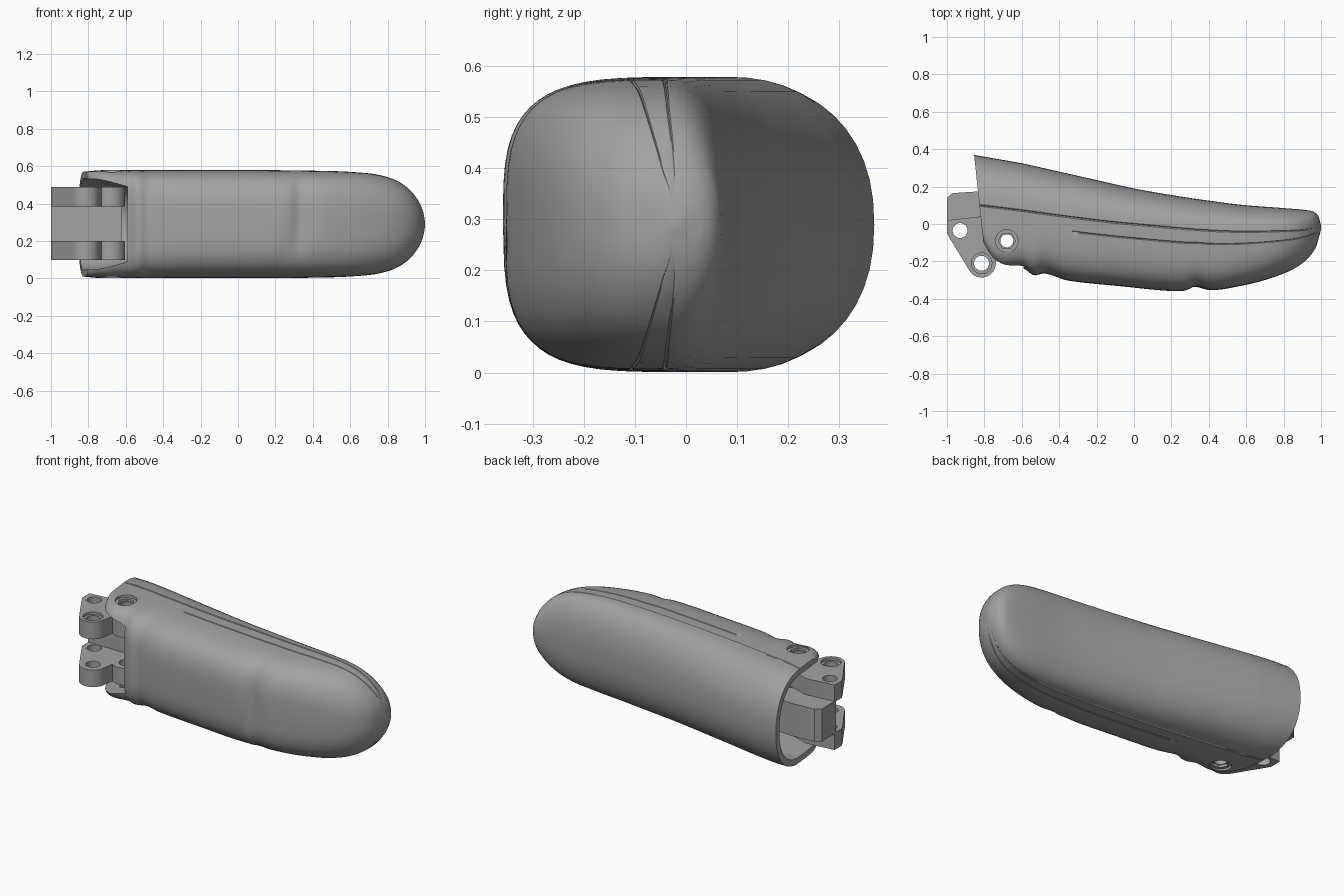
import bpy, bmesh, math

cube = bpy.data.objects.get("Cube")
if cube:
    bpy.data.objects.remove(cube, do_unlink=True)

grey = bpy.data.materials.new("plain_grey")
grey.use_nodes = True
colour = (0.36, 0.36, 0.36, 1)
grey.diffuse_color = colour
grey.node_tree.nodes["Principled BSDF"].inputs["Base Color"].default_value = colour

MID = 0.29  # height of the symmetry plane


def make_object(name, bm):
    bmesh.ops.recalc_face_normals(bm, faces=bm.faces[:])
    mesh = bpy.data.meshes.new(name)
    bm.to_mesh(mesh)
    bm.free()
    mesh.materials.append(grey)
    obj = bpy.data.objects.new(name, mesh)
    bpy.context.scene.collection.objects.link(obj)
    return obj


def shade(obj, degrees):
    bpy.ops.object.select_all(action="DESELECT")
    obj.select_set(True)
    bpy.context.view_layer.objects.active = obj
    bpy.ops.object.shade_smooth_by_angle(angle=math.radians(degrees))


def cut(obj, cutter):
    cutter.hide_render = True
    mod = obj.modifiers.new("cut", "BOOLEAN")
    mod.operation = "DIFFERENCE"
    mod.solver = "EXACT"
    mod.object = cutter
    bpy.context.view_layer.objects.active = obj
    bpy.ops.object.modifier_apply(modifier=mod.name)
    bpy.data.objects.remove(cutter, do_unlink=True)


def prism(name, outline, low, high):
    bm = bmesh.new()
    face = bm.faces.new([bm.verts.new((x, y, low)) for x, y in outline])
    top = bmesh.ops.extrude_face_region(bm, geom=[face])["geom"]
    for v in top:
        if isinstance(v, bmesh.types.BMVert):
            v.co.z = high
    return make_object(name, bm)


def arc(centre, radius, start, end, steps):
    angles = [math.radians(start + (end - start) * i / steps) for i in range(steps + 1)]
    return [(centre[0] + radius * math.cos(a), centre[1] + radius * math.sin(a)) for a in angles]


def drill(obj, centre, radius, low, high, sides=32):
    cut(obj, prism("hole_cutter", arc(centre, radius, 0, 360, sides)[:-1], low, high))


def curve(keys):
    """Monotone cubic through (position, value) keys."""
    gaps = [b[0] - a[0] for a, b in zip(keys, keys[1:])]
    rise = [(b[1] - a[1]) / g for a, b, g in zip(keys, keys[1:], gaps)]
    slope = [rise[0]]
    for a, b in zip(rise, rise[1:]):
        slope.append(2 * a * b / (a + b) if a * b > 0 else 0)
    slope.append(rise[-1])

    def value(x):
        x = min(max(x, keys[0][0]), keys[-1][0])
        i = max(k for k in range(len(gaps)) if keys[k][0] <= x)
        t, g = (x - keys[i][0]) / gaps[i], gaps[i]
        s = t * t * (3 - 2 * t)
        return (keys[i][1] * (1 - s) + keys[i + 1][1] * s
                + g * t * (1 - t) * (slope[i] * (1 - t) - slope[i + 1] * t))
    return value


# Upper half of a cross-section: back centre, over the side seam, to front centre.
back_rows = [(math.cos(math.pi * i / 24), 0) for i in range(12)]
front_rows = [(-math.sin(math.pi * i / 32) ** (2 / 3), 0) for i in range(1, 17)]
seam_rows = [(0.018, 0), (0, 1), (-0.018, 0)]
pad_rows = [(-0.205, 0), (-0.22, 2), (-0.235, 0)]
ROWS = sorted(back_rows + front_rows + seam_rows + pad_rows, reverse=True)


def loft(name, stations, section, warp=None):
    bm = bmesh.new()
    rings = []
    for x in stations:
        front, seam, back, half, power = section(x)
        upper = []
        for f, groove in ROWS:
            n = 2.25 if f > 0 else power
            y = seam + f * (back - seam if f > 0 else seam - front)
            z = half * max(0, 1 - abs(f) ** n) ** (1 / n)
            upper.append((x, y, z, f, groove))
        loop = upper + [(a, b, -c, f, g) for a, b, c, f, g in upper[-2:0:-1]]
        ring = []
        for x0, y, z, f, groove in loop:
            co = warp(x0, y, z, f, groove) if warp else (x0, y, z)
            ring.append(bm.verts.new((co[0], co[1], co[2] + MID)))
        rings.append(ring)
    for a, b in zip(rings, rings[1:]):
        for i in range(len(a)):
            j = (i + 1) % len(a)
            bm.faces.new((a[i], a[j], b[j], b[i]))
    bm.faces.new(rings[0])
    bm.faces.new(rings[-1])
    return make_object(name, bm)


# Finger shell: profile curves along its length
front_edge = curve([(-.81, -.09), (-.79, -.15), (-.75, -.208), (-.68, -.235), (-.6, -.235),
                    (-.53, -.275), (-.485, -.265), (-.35, -.303), (-.1, -.33), (.27, -.36),
                    (.33, -.347), (.4, -.355), (.6, -.325), (.8, -.265), (.9, -.21),
                    (.97, -.13), (1, -.03)])
back_edge = curve([(-.81, .37), (-.6, .325), (-.4, .28), (-.2, .235), (0, .19), (.2, .155),
                   (.4, .125), (.6, .1), (.8, .085), (.95, .07), (.985, .045), (1, -.01)])
seam_edge = curve([(-.81, .1), (0, 0), (.6, -.04), (.85, -.035), (1, -.02)])
half_height = curve([(-.81, .28), (-.7, .289), (.1, .289), (.5, .284), (.7, .272), (.8, .252),
                     (.88, .215), (.94, .16), (.975, .105), (.993, .055), (1, .008)])
front_power = curve([(-.81, 7), (-.6, 5), (-.45, 3.7), (.5, 3.4), (1, 2.3)])


def shell_section(x):
    return front_edge(x), seam_edge(x), back_edge(x), half_height(x), front_power(x)


def shell_warp(x, y, z, f, groove):
    # Fine grooves along the side seam and the edge of the grip pad
    if groove == 1 or (groove == 2 and x > -0.32):
        z *= 0.985
    # Shallow curved crease between the two finger pads
    if f < -0.5:
        middle = 0.34 - 0.12 * max(0, -z / MID)
        y += 0.014 * math.exp(-((x - middle) / 0.06) ** 2) * (1 - (z / MID) ** 2)
    # Slanted open end
    slant = min(1, max(0, (-0.6 - x) / 0.2))
    return x - 0.106 * (y + 0.1) * slant, y, z


stations = [-0.805 + 1.405 * i / 80 for i in range(80)]
stations += [0.6 + 0.4 * math.sin(math.pi * i / 44) for i in range(23)]
shell = loft("finger_shell", stations, shell_section, shell_warp)

# Open socket for the hinge
socket_half = curve([(-.85, .245), (-.75, .24), (-.64, .215), (-.59, .2)])


def socket_section(x):
    return -0.6, 0.1, back_edge(x) - 0.04, socket_half(x), 12


cut(shell, loft("socket_cutter", [-1.1, -.85, -.8, -.75, -.7, -.65, -.62, -.59], socket_section))

# Pivot screw seat: round counterbore, hexagonal pocket and through hole on both sides
PIVOT, KNUCKLE, PIN = (-.68, -.09), (-.815, -.21), (-.93, -.035)
for sign in (-1, 1):
    for radius, depth, sides in ((.06, .272, 32), (.046, .258, 6)):
        ends = sorted((MID + sign * depth, MID + sign * 0.5))
        drill(shell, PIVOT, radius, ends[0], ends[1], sides)
drill(shell, PIVOT, 0.035, -0.2, 0.8)
shade(shell, 30)

# Hinge lugs, one on each side of the symmetry plane
lug_outline = [(-.82, .04), (-1, .02), (-1, -.05), (-.98, -.085)]
lug_outline += arc(KNUCKLE, 0.076, 205, 350, 16) + arc(PIVOT, 0.076, 230, 420, 20)
for side, low, high in (("lower", .098, .2), ("upper", .385, .488)):
    lug = prism(side + "_hinge_lug", lug_outline, low, high)
    for centre in (PIVOT, KNUCKLE, PIN):
        drill(lug, centre, 0.04, -0.2, 0.8)
    outer = (-0.2, low + 0.015) if side == "lower" else (high - 0.015, 0.8)
    drill(lug, KNUCKLE, 0.055, outer[0], outer[1])
    shade(lug, 30)

# Central block joining the lugs
block_outline = [(-1, .008), (-.62, .008), (-.62, .16), (-.82, .175), (-.97, .165), (-1, .14)]
block = prism("hinge_block", block_outline, 0.195, 0.39)
shade(block, 25)
